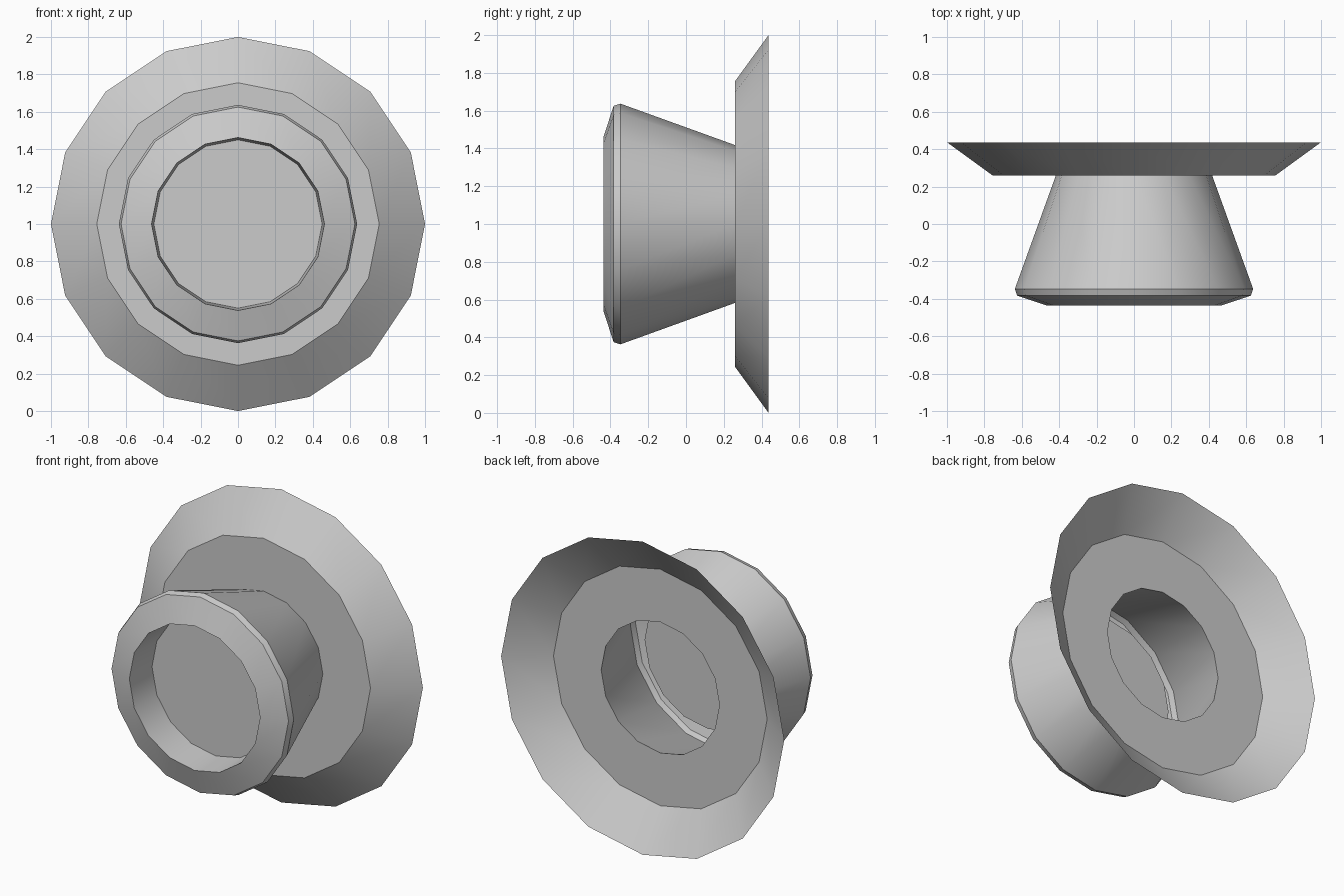
import bpy, bmesh
from math import sin, cos, pi, radians

if "Cube" in bpy.data.objects:
    bpy.data.objects.remove(bpy.data.objects["Cube"])

SIDES = 16
CENTRE_Z = 1.0


def revolve(name, profile, cap_end=False):
    """Turn (y, radius) points around the y axis, normals facing outward."""
    bm = bmesh.new()
    rings = [[bm.verts.new((r * sin(2 * pi * i / SIDES), y, CENTRE_Z + r * cos(2 * pi * i / SIDES)))
              for i in range(SIDES)] for y, r in profile]
    for a, b in zip(rings, rings[1:]):
        for i in range(SIDES):
            j = (i + 1) % SIDES
            bm.faces.new((a[i], b[i], b[j], a[j]))
    if cap_end:
        bm.faces.new(rings[-1][::-1])
    mesh = bpy.data.meshes.new(name)
    bm.to_mesh(mesh)
    bm.free()
    ob = bpy.data.objects.new(name, mesh)
    bpy.context.collection.objects.link(ob)
    bpy.ops.object.select_all(action='DESELECT')
    ob.select_set(True)
    bpy.context.view_layer.objects.active = ob
    bpy.ops.object.shade_smooth_by_angle(angle=radians(30))
    return ob


# Dished flange: open cone at the back, ring-shaped plate around the hub
revolve("flange", [(0.437, 1.0), (0.259, 0.755), (0.259, 0.418)])

# Hollow flared hub with bevelled front rim and a recessed round floor
revolve("hub", [(0.259, 0.418), (-0.347, 0.637), (-0.383, 0.625), (-0.437, 0.462),
                (-0.225, 0.45)], cap_end=True)
